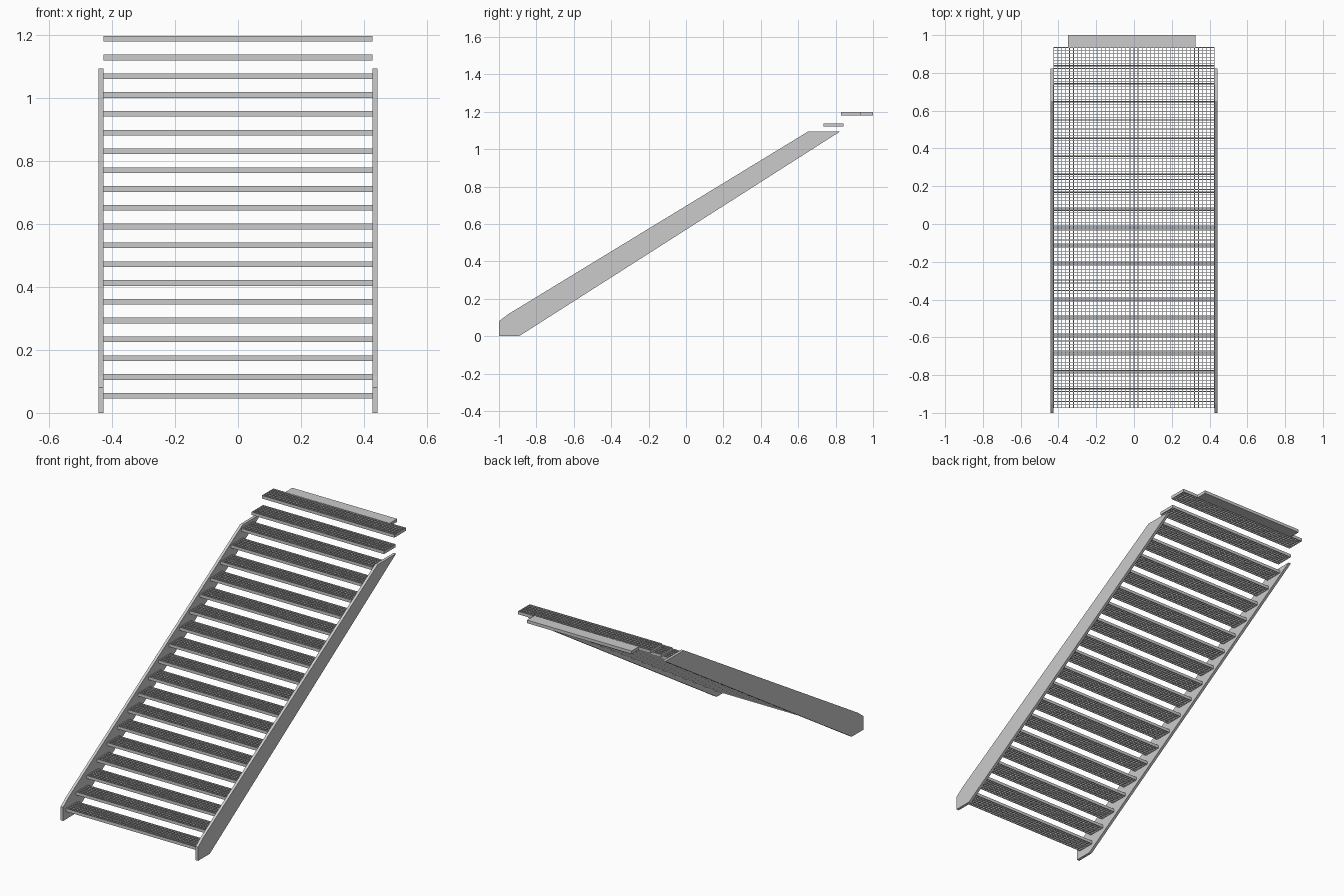
import bpy, bmesh

if "Cube" in bpy.data.objects:
    bpy.data.objects.remove(bpy.data.objects["Cube"])

STEPS, RISE, RUN = 20, 0.0597, 0.095
W, D, H = 0.427, 0.106, 0.018          # tread half width, depth, thickness
Y0, Z0 = -0.975, 0.0455                # front bottom edge of first tread


def add_box(bm, x0, x1, y0, y1, z0, z1):
    vs = [bm.verts.new((x, y, z)) for z in (z0, z1)
          for x, y in ((x0, y0), (x1, y0), (x1, y1), (x0, y1))]
    for f in ((3, 2, 1, 0), (4, 5, 6, 7), (0, 1, 5, 4),
              (1, 2, 6, 5), (2, 3, 7, 6), (3, 0, 4, 7)):
        bm.faces.new([vs[i] for i in f])


def finish(bm, name):
    bmesh.ops.recalc_face_normals(bm, faces=bm.faces)
    me = bpy.data.meshes.new(name)
    bm.to_mesh(me)
    bm.free()
    ob = bpy.data.objects.new(name, me)
    bpy.context.collection.objects.link(ob)
    return ob


# Side stringers: sloped plate profile extruded in x
profile = [(-1, 0), (-0.893, 0), (0.823, 1.094), (0.652, 1.094),
           (-0.952, 0.117), (-1, 0.08)]
for name, x in (("left_stringer", -0.443), ("right_stringer", 0.427)):
    bm = bmesh.new()
    face = bm.faces.new([bm.verts.new((x, y, z)) for y, z in profile])
    ext = bmesh.ops.extrude_face_region(bm, geom=[face])
    moved = [v for v in ext["geom"] if isinstance(v, bmesh.types.BMVert)]
    bmesh.ops.translate(bm, verts=moved, vec=(0.016, 0, 0))
    finish(bm, name)

# Grating tread: frame, long bearing bars and short cross bars
bm = bmesh.new()
t = 0.004
for y in (0, D - t):
    add_box(bm, -W, W, y, y + t, 0, H)
for x in (-W, W - t):
    add_box(bm, x, x + t, t, D - t, 0, H)
NY, NX, b = 6, 40, 0.003
for i in range(1, NY):
    y = D * i / NY
    add_box(bm, -W + t, W - t, y - b / 2, y + b / 2, 0.001, H - 0.0005)
for i in range(1, NX):
    x = -W + 2 * W * i / NX
    add_box(bm, x - b / 2, x + b / 2, t, D - t, 0.002, H - 0.001)
tread = finish(bm, "tread_01")
tread.location = (0, Y0, Z0)

# Repeat the tread up the flight
for i in range(1, STEPS):
    ob = bpy.data.objects.new(f"tread_{i + 1:02d}", tread.data)
    ob.location = (0, Y0 + RUN * i, Z0 + RISE * i)
    bpy.context.collection.objects.link(ob)

# Landing plate behind the top tread
bm = bmesh.new()
ztop = Z0 + RISE * (STEPS - 1)
add_box(bm, -0.35, 0.325, Y0 + RUN * (STEPS - 1) + D, 1.0, ztop, ztop + H)
finish(bm, "landing_plate")
